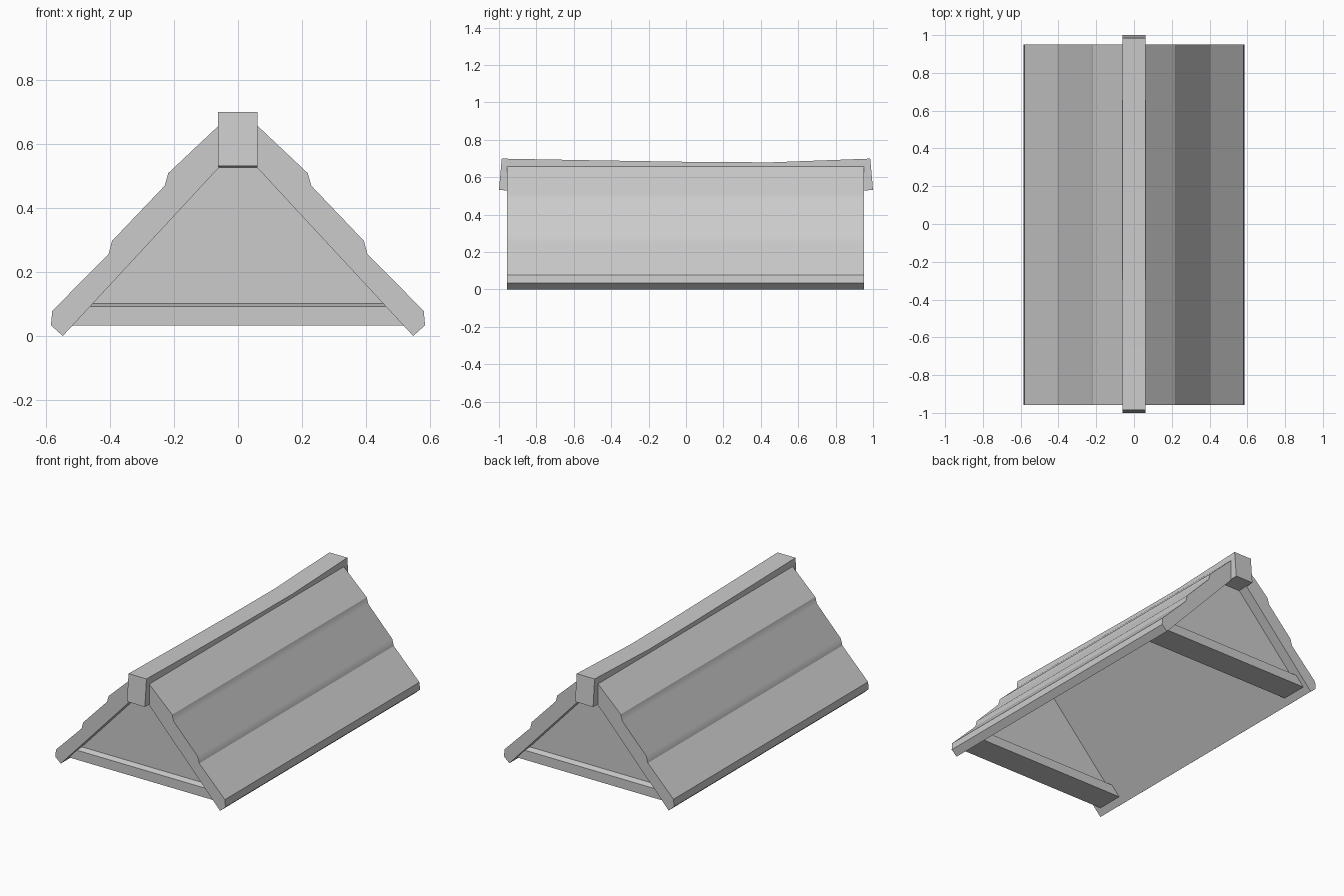
import bpy
import bmesh

cube = bpy.data.objects.get("Cube")
if cube:
    bpy.data.objects.remove(cube, do_unlink=True)

GREY = 0.6
grey = bpy.data.materials.new("stone_grey")
grey.use_nodes = True
grey.diffuse_color = (GREY, GREY, GREY, 1)
grey.node_tree.nodes["Principled BSDF"].inputs["Base Color"].default_value = (GREY, GREY, GREY, 1)


def prism(name, outline, to_start, to_end, is_smooth=lambda face: False):
    """Extrude a 2D outline between two placements; smooth the faces chosen by a rule."""
    bm = bmesh.new()
    a = [bm.verts.new(to_start(u, v)) for u, v in outline]
    b = [bm.verts.new(to_end(u, v)) for u, v in outline]
    bm.faces.new(a)
    bm.faces.new(b[::-1])
    n = len(outline)
    for i in range(n):
        j = (i + 1) % n
        bm.faces.new((a[j], a[i], b[i], b[j]))
    bmesh.ops.recalc_face_normals(bm, faces=bm.faces)
    for face in bm.faces:
        face.smooth = is_smooth(face)
    mesh = bpy.data.meshes.new(name)
    bm.to_mesh(mesh)
    bm.free()
    mesh.materials.append(grey)
    obj = bpy.data.objects.new(name, mesh)
    bpy.context.collection.objects.link(obj)


def along_y(name, outline, y0, y1, **kw):
    prism(name, outline, lambda x, z: (x, y0, z), lambda x, z: (x, y1, z), **kw)


def under_roof(z):
    """Half width of the space below the slopes at height z."""
    return 0.547 * (0.59 - z) / 0.588


def stepped_band(face):
    """The middle course of the roof and the steps above and below it."""
    return face.normal.z > 0.1 and 0.26 < face.calc_center_median().z < 0.5


# Stepped roof shell, mirrored about the ridge
outer = [(0.06, 0.657), (0.218, 0.508), (0.229, 0.469), (0.393, 0.297),
         (0.404, 0.256), (0.58, 0.078), (0.584, 0.033), (0.547, 0)]
left_side = [(-x, z) for x, z in reversed(outer)]
along_y("roof_shell", outer + [(0, 0.59)] + left_side, -0.957, 0.951, is_smooth=stepped_band)

# Sagging ridge beam with a downturned foot at each end
ridge = [(-1, 0.531), (-0.985, 0.699), (-0.5, 0.69), (0, 0.682), (0.45, 0.679),
         (0.985, 0.699), (1, 0.531), (0.88, 0.526), (0.88, 0.645),
         (-0.88, 0.645), (-0.88, 0.526)]
prism("ridge_beam", ridge, lambda y, z: (-0.062, y, z), lambda y, z: (0.061, y, z),
      is_smooth=lambda face: face.normal.z > 0.9)

# Gable wall and tie beam at each end
for end, side in (("front", -1), ("back", 1)):
    wall = [(-under_roof(0.06), 0.06), (under_roof(0.06), 0.06), (0, 0.597)]
    along_y(end + "_gable_wall", wall, side * 0.885, side * 0.785)

    beam = [(0.92, 0.033), (0.92, 0.092), (0.885, 0.102),
            (0.785, 0.102), (0.75, 0.092), (0.75, 0.033)]
    prism(end + "_tie_beam", beam,
          lambda y, z: (-under_roof(z) - 0.005, side * y, z),
          lambda y, z: (under_roof(z) + 0.005, side * y, z))
